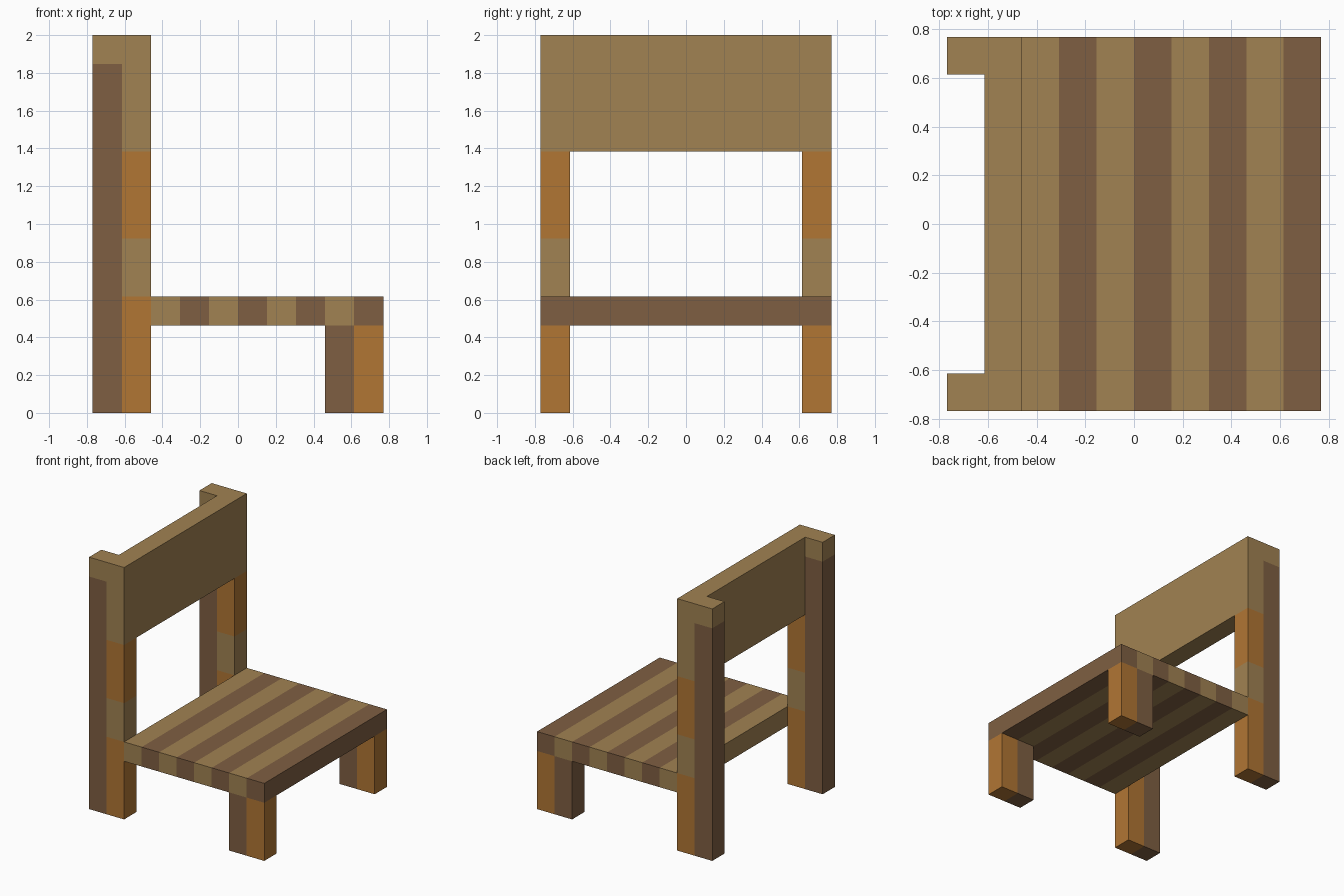
import bpy, bmesh
from mathutils import Vector, Matrix

U = 2 / 13  # one plank thickness

cube = bpy.data.objects.get("Cube")
if cube:
    bpy.data.objects.remove(cube)


def srgb(*rgb):
    lin = [((c / 255 + 0.055) / 1.055) ** 2.4 for c in rgb]
    return (*lin, 1.0)


def make_material(name, color):
    mat = bpy.data.materials.new(name)
    mat.use_nodes = True
    mat.diffuse_color = color
    mat.node_tree.nodes["Principled BSDF"].inputs["Base Color"].default_value = color
    return mat


MATERIALS = [
    make_material("light_wood", srgb(161, 130, 82)),
    make_material("dark_wood", srgb(127, 95, 66)),
    make_material("orange_wood", srgb(177, 118, 52)),
]
LIGHT, DARK, ORANGE = range(3)


def make_box(name, lo, hi, rule, x_cuts=(), z_cuts=()):
    """Box between two corners in plank units, cut into bands and coloured by rule(x, z)."""
    lo, hi = Vector(lo), Vector(hi)
    bm = bmesh.new()
    bmesh.ops.create_cube(bm, size=1, matrix=Matrix.Translation((lo + hi) / 2)
                          @ Matrix.Diagonal((*(hi - lo), 1)))
    cuts = [((x, 0, 0), (1, 0, 0)) for x in x_cuts] + [((0, 0, z), (0, 0, 1)) for z in z_cuts]
    for co, no in cuts:
        bmesh.ops.bisect_plane(bm, geom=bm.verts[:] + bm.edges[:] + bm.faces[:],
                               plane_co=co, plane_no=no)
    for f in bm.faces:
        c = f.calc_center_median()
        f.material_index = rule(c.x, c.z)
    bmesh.ops.scale(bm, vec=(U, U, U), verts=bm.verts)
    mesh = bpy.data.meshes.new(name)
    bm.to_mesh(mesh)
    bm.free()
    for mat in MATERIALS:
        mesh.materials.append(mat)
    obj = bpy.data.objects.new(name, mesh)
    bpy.context.collection.objects.link(obj)
    return obj


# Colour rules
def post_rule(x, z):
    if x < -4:
        return DARK if z < 12 else LIGHT
    return ORANGE if z < 4 or 6 < z < 9 else LIGHT


def leg_rule(x, z):
    return DARK if x < 4 else ORANGE


def seat_rule(x, z):
    if x < -2.99:  # rear edge
        return LIGHT
    return DARK if int(min(x, 4.99) + 3) % 2 else LIGHT


# Tall rear posts and short front legs on both sides
for side, y in (("left", 4), ("right", -5)):
    make_box(f"back_post_{side}", (-5, y, 0), (-3, y + 1, 13), post_rule,
             x_cuts=(-4,), z_cuts=(4, 6, 9, 12))
    make_box(f"front_leg_{side}", (3, y, 0), (5, y + 1, 3), leg_rule, x_cuts=(4,))

# Striped seat and plain backrest
make_box("seat", (-3, -5, 3), (5, 5, 4), seat_rule, x_cuts=range(-2, 5))
make_box("backrest", (-4, -4, 9), (-3, 4, 13), lambda x, z: LIGHT)
